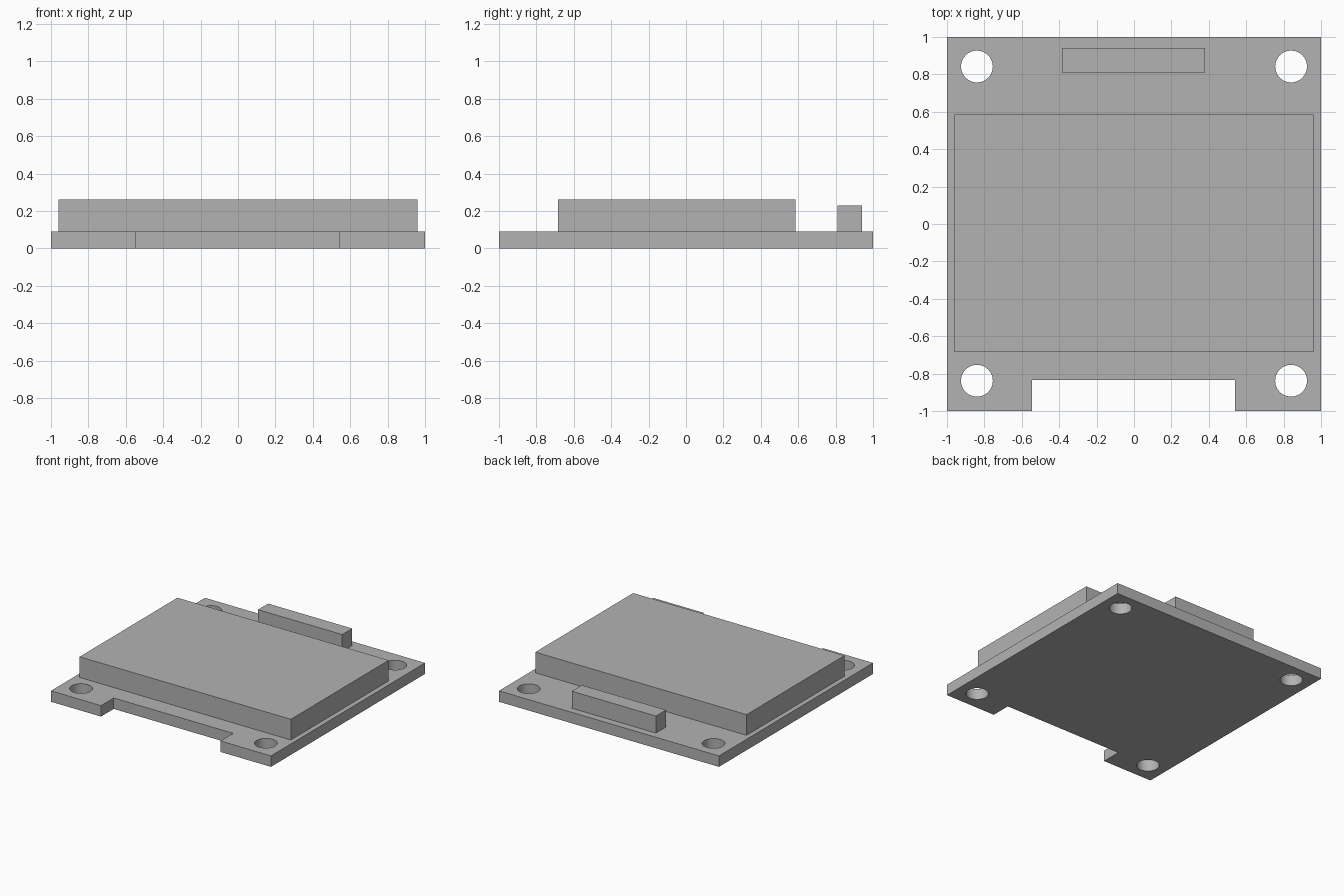
import bpy
import bmesh
from math import radians
from mathutils import Matrix, Vector

default_cube = bpy.data.objects.get("Cube")
if default_cube:
    bpy.data.objects.remove(default_cube, do_unlink=True)

# One plain grey for the whole model
grey = bpy.data.materials.new("plain grey")
grey.use_nodes = True
colour = (0.45, 0.45, 0.45, 1)
grey.diffuse_color = colour
grey.node_tree.nodes["Principled BSDF"].inputs["Base Color"].default_value = colour


def add_box(bm, low, high):
    low, high = Vector(low), Vector(high)
    place = Matrix.Translation((low + high) / 2) @ Matrix.Diagonal((*(high - low), 1))
    bmesh.ops.create_cube(bm, size=1, matrix=place)


def make_object(name, bm):
    mesh = bpy.data.meshes.new(name)
    bm.to_mesh(mesh)
    bm.free()
    mesh.materials.append(grey)
    obj = bpy.data.objects.new(name, mesh)
    bpy.context.collection.objects.link(obj)
    return obj


def make_box(name, low, high):
    bm = bmesh.new()
    add_box(bm, low, high)
    return make_object(name, bm)


BOARD_TOP = 0.09

# Main parts
board = make_box("circuit_board", (-1, -1, 0), (1, 1, BOARD_TOP))
make_box("display_panel", (-0.96, -0.685, BOARD_TOP), (0.96, 0.585, 0.26))
make_box("pin_header", (-0.385, 0.81, BOARD_TOP), (0.38, 0.94, 0.23))

# Cutter: front notch and four corner mounting holes
bm = bmesh.new()
add_box(bm, (-0.545, -1.2, -0.1), (0.54, -0.835, 0.2))
for x in (-0.84, 0.84):
    for y in (-0.838, 0.842):
        bmesh.ops.create_cone(bm, cap_ends=True, segments=48, radius1=0.085,
                              radius2=0.085, depth=0.4,
                              matrix=Matrix.Translation((x, y, BOARD_TOP / 2)))
cutter = make_object("board_cutter", bm)
cutter.hide_render = True

# Cut the board, then discard the cutter
cut = board.modifiers.new("notch and holes", 'BOOLEAN')
cut.operation = 'DIFFERENCE'
cut.solver = 'EXACT'
cut.object = cutter
bpy.ops.object.select_all(action='DESELECT')
bpy.context.view_layer.objects.active = board
board.select_set(True)
bpy.ops.object.modifier_apply(modifier=cut.name)
bpy.data.objects.remove(cutter, do_unlink=True)

# Smooth hole walls, crisp board edges
bpy.ops.object.shade_smooth_by_angle(angle=radians(30))
